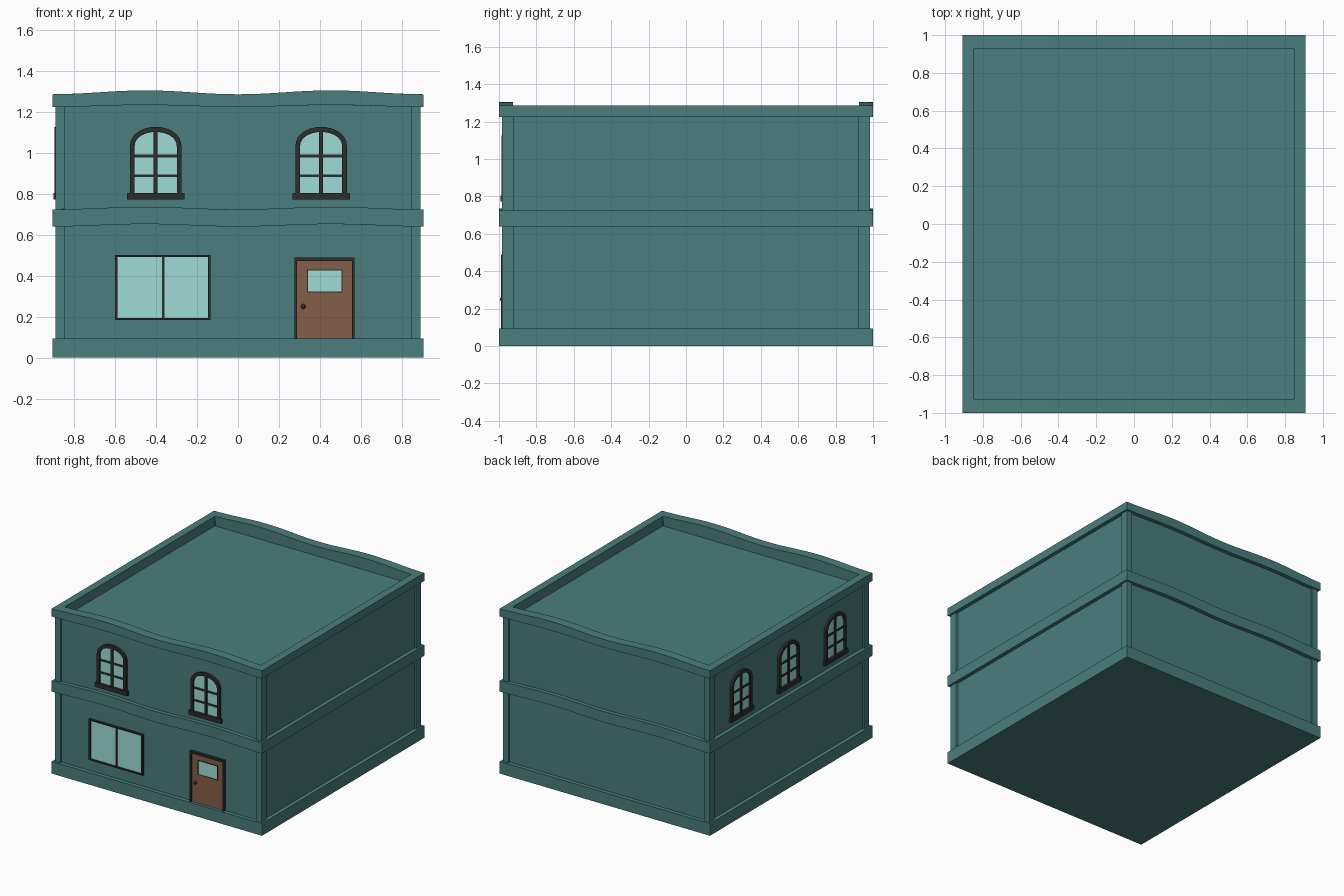
import bpy, bmesh
from math import sin, cos, pi
from mathutils import Matrix

if "Cube" in bpy.data.objects:
    bpy.data.objects.remove(bpy.data.objects["Cube"])


def material(name, rgb):
    m = bpy.data.materials.new(name)
    m.diffuse_color = (*rgb, 1)
    m.use_nodes = True
    m.node_tree.nodes["Principled BSDF"].inputs["Base Color"].default_value = m.diffuse_color
    return m


TEAL = material("teal_paint", (0.067, 0.209, 0.205))
DARK = material("dark_trim", (0.026, 0.026, 0.026))
GLASS = material("pale_glass", (0.34, 0.72, 0.67))
WOOD = material("brown_wood", (0.235, 0.112, 0.067))


def finish(bm, name, mat, matrix=None):
    bmesh.ops.recalc_face_normals(bm, faces=bm.faces)
    me = bpy.data.meshes.new(name)
    bm.to_mesh(me)
    bm.free()
    me.materials.append(mat)
    ob = bpy.data.objects.new(name, me)
    if matrix is not None:
        ob.matrix_world = matrix
    bpy.context.collection.objects.link(ob)
    return ob


def box(name, x, y, z, mat, matrix=None):
    bm = bmesh.new()
    bmesh.ops.create_cube(bm, size=1)
    for v in bm.verts:
        for i, (a, b) in enumerate((x, y, z)):
            v.co[i] = a + (v.co[i] + 0.5) * (b - a)
    return finish(bm, name, mat, matrix)


def ring(name, outer, inner, place, mat, matrix=None):
    """Closed frame between two matching loops; place(p, side) gives 3D points."""
    bm = bmesh.new()
    loops = [[bm.verts.new(place(p, s)) for p in pts]
             for pts, s in ((outer, 0), (outer, 1), (inner, 1), (inner, 0))]
    n = len(outer)
    for k in range(4):
        a, b = loops[k], loops[(k + 1) % 4]
        for i in range(n):
            j = (i + 1) % n
            bm.faces.new((a[i], a[j], b[j], b[i]))
    return finish(bm, name, mat, matrix)


def panel(name, pts, d0, d1, mat, matrix):
    bm = bmesh.new()
    f = bm.faces.new([bm.verts.new((x, -d0, z)) for x, z in pts])
    ext = bmesh.ops.extrude_face_region(bm, geom=[f])["geom"]
    for v in ext:
        if isinstance(v, bmesh.types.BMVert):
            v.co.y = -d1
    return finish(bm, name, mat, matrix)


def rect(x0, x1, z0, z1):
    return [(x0, z0), (x1, z0), (x1, z1), (x0, z1)]


def wall_plane(depth):
    return lambda p, s: (p[0], -depth * s, p[1])


# Walls, base and corner posts
WX, WY = 0.877, 0.968
box("walls", (-WX, WX), (-WY, WY), (0.05, 1.212), TEAL)
box("base", (-0.907, 0.907), (-1, 1), (0, 0.094), TEAL)
for sx in (-1, 1):
    for sy in (-1, 1):
        box("corner_post", sorted((sx * 0.844, sx * 0.892)),
            sorted((sy * 0.922, sy * 0.984)), (0.05, 1.25), TEAL)


# Wavy bands: front and back runs rise in two gentle humps
def outline(hx, hy, n=32):
    xs = [-hx + 2 * hx * i / n for i in range(n + 1)]
    return [(x, -hy) for x in xs] + [(x, hy) for x in reversed(xs)]


def band(name, ox, oy, z0, z1, w0, w1):
    def place(p, s):
        wave = sin(pi * p[0] / 0.907) ** 2
        return (p[0], p[1], (z1 + w1 * wave) if s else (z0 + w0 * wave))
    return ring(name, outline(ox, oy), outline(0.847, 0.926), place, TEAL)


band("middle_band", 0.907, 1.0, 0.64, 0.724, 0.012, 0.012)
band("parapet_wall", WX, WY, 1.19, 1.26, 0, 0.012)
band("parapet_cap", 0.907, 1.0, 1.224, 1.286, 0.01, 0.019)


# Arched windows
def arch(hw, z0, spring, rise, n=14):
    top = [(hw * cos(pi * i / n), spring + rise * sin(pi * i / n) ** 0.9)
           for i in range(n + 1)]
    return [(-hw, z0), (hw, z0)] + top


def arched_window(matrix):
    outer, inner = arch(0.126, 0.79, 1.03, 0.097), arch(0.103, 0.80, 1.03, 0.072)
    ring("arched_window_frame", outer, inner, wall_plane(0.019), DARK, matrix)
    panel("arched_window_glass", inner, -0.005, 0.005, GLASS, matrix)
    box("window_mullion", (-0.01, 0.01), (-0.013, 0), (0.79, 1.105), DARK, matrix)
    for z in (0.888, 0.985):
        box("window_crossbar", (-0.105, 0.105), (-0.011, 0), (z - 0.007, z + 0.007), DARK, matrix)
    box("window_sill", (-0.14, 0.14), (-0.024, 0.005), (0.772, 0.805), DARK, matrix)


for x in (-0.402, 0.406):
    arched_window(Matrix.Translation((x, -WY, 0)))
for y in (-0.575, 0, 0.585):
    arched_window(Matrix.Translation((-WX, y, 0)) @ Matrix.Rotation(-pi / 2, 4, "Z"))

# Shop window
front = Matrix.Translation((0, -WY, 0))
ring("shop_window_frame", rect(-0.6, -0.134, 0.183, 0.502),
     rect(-0.588, -0.146, 0.193, 0.492), wall_plane(0.017), DARK, front)
panel("shop_window_glass", rect(-0.59, -0.144, 0.19, 0.495), -0.005, 0.006, GLASS, front)
box("shop_window_mullion", (-0.372, -0.359), (-0.013, 0), (0.19, 0.495), DARK, front)

# Door with small pane and knob
ring("door_frame", rect(0.275, 0.57, 0.08, 0.49),
     rect(0.288, 0.557, 0.085, 0.473), wall_plane(0.02), DARK, front)
panel("door", rect(0.285, 0.56, 0.085, 0.476), -0.005, 0.008, WOOD, front)
ring("door_pane_frame", rect(0.337, 0.511, 0.317, 0.430),
     rect(0.342, 0.506, 0.322, 0.425), wall_plane(0.012), DARK, front)
panel("door_pane", rect(0.34, 0.508, 0.32, 0.428), 0, 0.010, GLASS, front)
bm = bmesh.new()
bmesh.ops.create_uvsphere(bm, u_segments=16, v_segments=10, radius=0.012)
for f in bm.faces:
    f.smooth = True
finish(bm, "door_knob", DARK, Matrix.Translation((0.319, -WY - 0.014, 0.25)))
